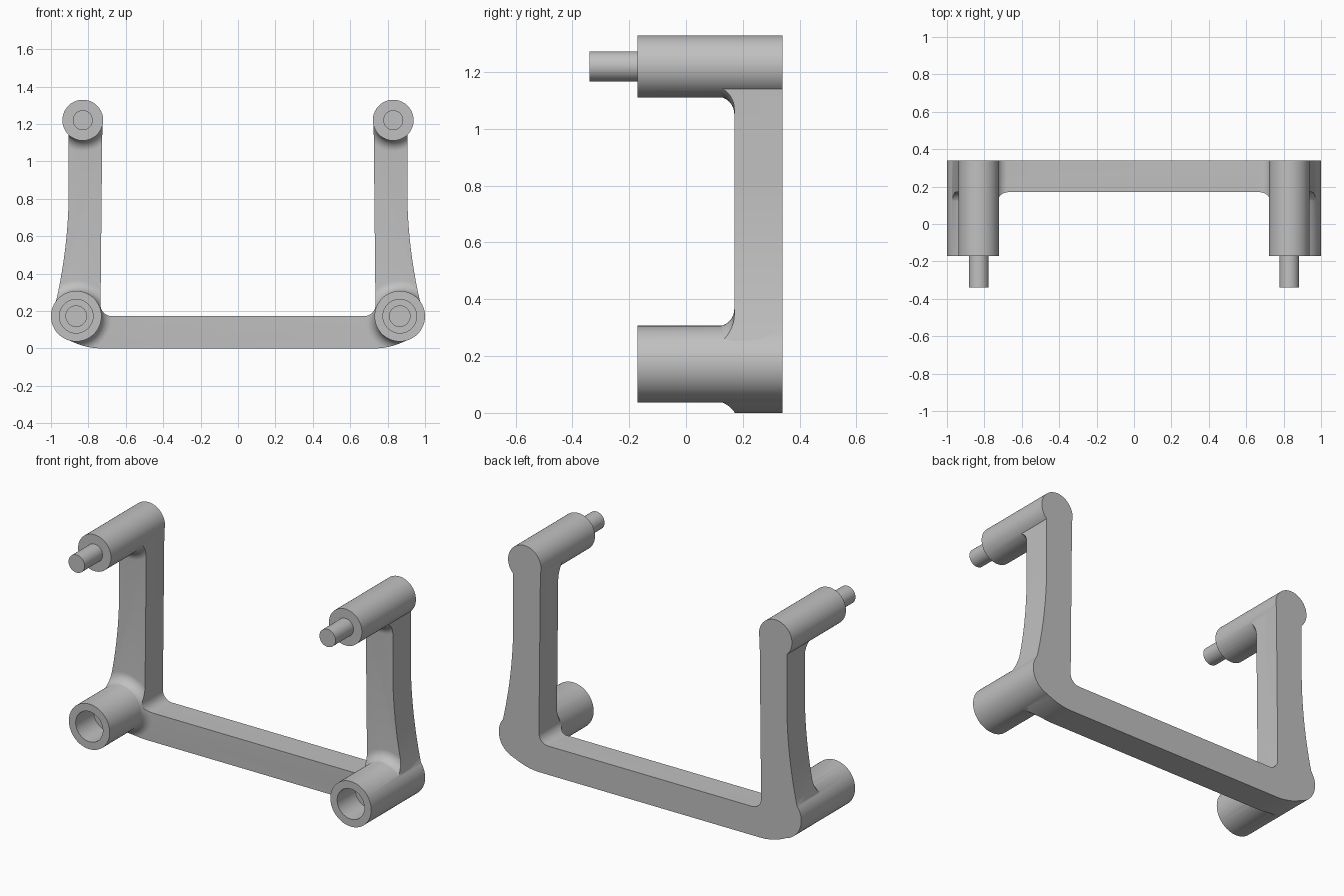
import bpy, bmesh
from math import sin, cos, pi
from mathutils import Vector

cube = bpy.data.objects.get("Cube")
if cube:
    bpy.data.objects.remove(cube, do_unlink=True)

FRONT, BACK, FACE = -0.17, 0.34, 0.17   # boss front, shared back, frame front
FILLET = 0.06

grey = bpy.data.materials.new("plain grey")
grey.use_nodes = True
grey.diffuse_color = (0.53, 0.53, 0.53, 1)
grey.node_tree.nodes["Principled BSDF"].inputs["Base Color"].default_value = (0.53, 0.53, 0.53, 1)


def finish(name, bm):
    bmesh.ops.recalc_face_normals(bm, faces=bm.faces)
    mesh = bpy.data.meshes.new(name)
    bm.to_mesh(mesh)
    bm.free()
    mesh.materials.append(grey)
    ob = bpy.data.objects.new(name, mesh)
    bpy.context.collection.objects.link(ob)
    return ob


def lathe(name, profile, cx, cz):
    """Revolve (radius, y) points around an axis along y."""
    bm = bmesh.new()
    verts = [bm.verts.new((cx + r, y, cz)) for r, y in profile]
    edges = [bm.edges.new(pair) for pair in zip(verts, verts[1:])]
    bmesh.ops.spin(bm, geom=verts + edges, cent=(cx, 0, cz), axis=(0, 1, 0),
                   angle=2 * pi, steps=64)
    bmesh.ops.remove_doubles(bm, verts=bm.verts, dist=0.0001)
    return finish(name, bm)


def slab(name, outline, y0, y1):
    bm = bmesh.new()
    face = bm.faces.new([bm.verts.new((x, y0, z)) for x, z in outline])
    new = bmesh.ops.extrude_face_region(bm, geom=[face])["geom"]
    bmesh.ops.translate(bm, vec=Vector((0, y1 - y0, 0)),
                        verts=[v for v in new if isinstance(v, bmesh.types.BMVert)])
    return finish(name, bm)


def combine(target, other, operation):
    mod = target.modifiers.new("combine", 'BOOLEAN')
    mod.operation, mod.object, mod.solver = operation, other, 'EXACT'
    dg = bpy.context.evaluated_depsgraph_get()
    mesh = bpy.data.meshes.new_from_object(target.evaluated_get(dg))
    target.modifiers.clear()
    target.data = mesh
    bpy.data.objects.remove(other, do_unlink=True)


# Half outline of the U frame: inner edge, arm top, flared outer edge, rounded bottom
half = [(0.675 + FILLET * sin(a), 0.172 + FILLET * (1 - cos(a)))
        for a in [i * pi / 16 for i in range(9)]]
half += [(0.725, 1.22), (0.905, 1.22)]
for i in range(17):
    z = 0.85 - 0.6 * i / 16
    half.append((0.905 + 0.19 * (0.85 - z) ** 2, z))
half.append((0.95, 0.17))
for i in range(9):
    x = 0.90 - 0.17 * i / 8
    half.append((x, 1.45 * (x - 0.73) ** 2))
outline = half + [(-x, z) for x, z in reversed(half)]

frame = slab("frame", outline, FACE, BACK)

upper = (0.83, 1.22, 0.109)
lower = (0.865, 0.172, 0.135)
pin_boss = [(0, -0.34), (0.053, -0.34), (0.053, FRONT), (upper[2], FRONT),
            (upper[2], BACK), (0, BACK)]
socket_boss = [(0, 0.17), (0.055, 0.17), (0.055, 0), (0.09, 0), (0.09, FRONT),
               (lower[2], FRONT), (lower[2], BACK), (0, BACK)]

for side in (-1, 1):
    for (x, z, r), profile in ((upper, pin_boss), (lower, socket_boss)):
        # Fillet collar, trimmed to the frame outline
        arc = [(r - 0.002 + FILLET * (1 - cos(a)), FACE - FILLET + FILLET * sin(a))
               for a in [i * pi / 20 for i in range(11)]]
        # Ring-shaped inner edge keeps the socket bore clear
        core = r - 0.02
        ring = [(core, arc[0][1])] + arc + [(r + FILLET, 0.25), (core, 0.25),
                                            (core, arc[0][1])]
        collar = lathe("fillet_collar", ring, side * x, z)
        combine(collar, slab("trim", outline, 0.05, 0.30), 'INTERSECT')
        combine(frame, collar, 'UNION')

# The bosses pass through the frame; pins above, stepped sockets below
for side in (-1, 1):
    for (x, z, r), profile in ((upper, pin_boss), (lower, socket_boss)):
        combine(frame, lathe("boss", profile, side * x, z), 'UNION')

frame.name = "bracket_frame"
bpy.ops.object.select_all(action='DESELECT')
frame.select_set(True)
bpy.context.view_layer.objects.active = frame
bpy.ops.object.shade_smooth_by_angle(angle=pi / 6)
